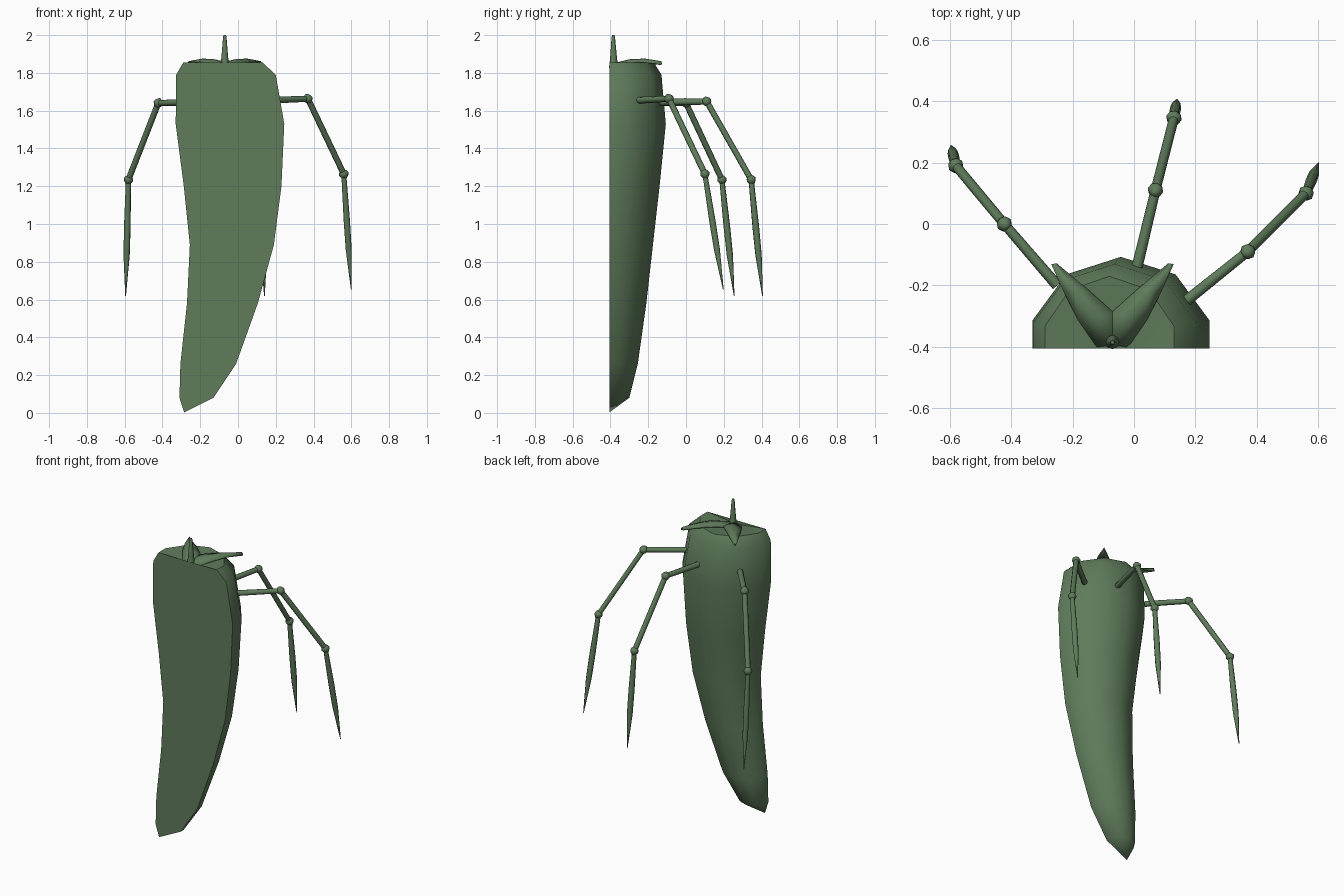
import bpy, bmesh, math
from mathutils import Vector

if "Cube" in bpy.data.objects:
    bpy.data.objects.remove(bpy.data.objects["Cube"])

green = bpy.data.materials.new("green")
green.diffuse_color = (0.115, 0.2, 0.105, 1)
green.use_nodes = True
green.node_tree.nodes["Principled BSDF"].inputs["Base Color"].default_value = green.diffuse_color
FRONT = -0.405


def finish(name, bm, angle):
    bmesh.ops.recalc_face_normals(bm, faces=bm.faces)
    mesh = bpy.data.meshes.new(name)
    bm.to_mesh(mesh)
    bm.free()
    ob = bpy.data.objects.new(name, mesh)
    bpy.context.collection.objects.link(ob)
    mesh.materials.append(green)
    bpy.ops.object.select_all(action='DESELECT')
    ob.select_set(True)
    bpy.context.view_layer.objects.active = ob
    bpy.ops.object.shade_smooth_by_angle(angle=math.radians(angle))
    return ob


def tube(bm, a, b, profile, sides=8):
    """Round solid from a to b; profile lists (fraction along, radius)."""
    a, b = Vector(a), Vector(b)
    rot = (b - a).to_track_quat('Z', 'Y')
    rings = []
    for t, r in profile:
        c = a.lerp(b, t)
        rings.append([bm.verts.new(c + rot @ Vector((r * math.cos(k * math.tau / sides),
                                                     r * math.sin(k * math.tau / sides), 0)))
                      for k in range(sides)])
    for p, q in zip(rings, rings[1:]):
        for k in range(sides):
            j = (k + 1) % sides
            bm.faces.new((p[k], p[j], q[j], q[k]))
    bm.faces.new(rings[0])
    bm.faces.new(rings[-1])


# Halved pepper body: z, left x, right x, depth of the back
sections = [(0.08, -0.31, -0.13, 0.105), (0.26, -0.305, -0.01, 0.15),
            (0.58, -0.27, 0.105, 0.195), (0.89, -0.255, 0.19, 0.23),
            (1.20, -0.287, 0.23, 0.265), (1.53, -0.33, 0.245, 0.298),
            (1.79, -0.327, 0.20, 0.275), (1.855, -0.29, 0.13, 0.235)]
bm = bmesh.new()
rings = []
for z, x0, x1, d in sections:
    cx, hw = (x0 + x1) / 2, (x1 - x0) / 2
    angs = [math.radians(18 + 36 * i) for i in range(5)]
    pts = [(x1, FRONT)] + [(cx + hw * math.cos(t) / math.cos(angs[0]),
                            FRONT + d * math.sin(t)) for t in angs] + [(x0, FRONT)]
    rings.append([bm.verts.new((x, y, z)) for x, y in pts])
tip = bm.verts.new((-0.285, FRONT, 0.003))
top = bm.verts.new((-0.075, FRONT, 1.83))
for p, q in zip(rings, rings[1:]):
    for i in range(7):
        j = (i + 1) % 7
        bm.faces.new((p[i], p[j], q[j], q[i]))
for i in range(7):
    bm.faces.new((tip, rings[0][i], rings[0][(i + 1) % 7]))
for i in range(6):
    bm.faces.new((top, rings[-1][i], rings[-1][i + 1]))
bm.faces.new((top, rings[-1][6], rings[-1][0]))
finish("pepper_body", bm, 45)

# Stem
bm = bmesh.new()
tube(bm, (-0.07, -0.383, 1.83), (-0.07, -0.385, 2.0),
     [(0, 0.024), (0.3, 0.018), (0.95, 0.009), (1, 0.006)])
finish("stem", bm, 45)

# Two calyx leaves, mirrored about the stem: outer edge, inner edge, ridge z
rows = [((-0.12, -0.40), (-0.03, -0.385), 1.845), ((-0.182, -0.31), (-0.065, -0.29), 1.868),
        ((-0.225, -0.225), (-0.15, -0.215), 1.872), ((-0.267, -0.13), (-0.253, -0.13), 1.858)]
for side, s in (("left", 1), ("right", -1)):
    bm = bmesh.new()
    grid = []
    for o, i, z in rows:
        line = []
        for t, dz in ((0, -0.014), (0.5, 0), (1, -0.014)):
            p = Vector(o).lerp(Vector(i), t)
            line.append(bm.verts.new((-0.07 + s * (p.x + 0.07), p.y, z + dz)))
        grid.append(line)
    for p, q in zip(grid, grid[1:]):
        for k in range(2):
            bm.faces.new((p[k], p[k + 1], q[k + 1], q[k]))
    leaf = finish(side + "_leaf", bm, 45)
    mod = leaf.modifiers.new("thickness", 'SOLIDIFY')
    mod.thickness = 0.008
    mod.offset = 0

# Legs: hip, knee, ankle, tip
legs = {
    "right_leg": [(0.17, -0.25, 1.655), (0.37, -0.09, 1.663), (0.56, 0.10, 1.265), (0.60, 0.198, 0.65)],
    "left_leg": [(-0.25, -0.20, 1.645), (-0.422, 0.0, 1.64), (-0.58, 0.19, 1.235), (-0.595, 0.255, 0.62)],
    "middle_leg": [(0.01, -0.14, 1.645), (0.07, 0.11, 1.648), (0.13, 0.345, 1.235), (0.14, 0.405, 0.62)],
}
for name, (hip, knee, ankle, end) in legs.items():
    bm = bmesh.new()
    tube(bm, hip, knee, [(0, 0.018), (1, 0.016)])
    tube(bm, knee, ankle, [(0, 0.016), (1, 0.016)])
    tube(bm, ankle, end, [(0, 0.014), (0.4, 0.018), (0.65, 0.017), (1, 0.002)])
    for joint in (knee, ankle):
        a = Vector(joint)
        d = (Vector(end) - Vector(hip)).normalized() * 0.026
        tube(bm, a - d, a + d, [(0, 0.008), (0.25, 0.021), (0.5, 0.026), (0.75, 0.021), (1, 0.008)])
    finish(name, bm, 50)
